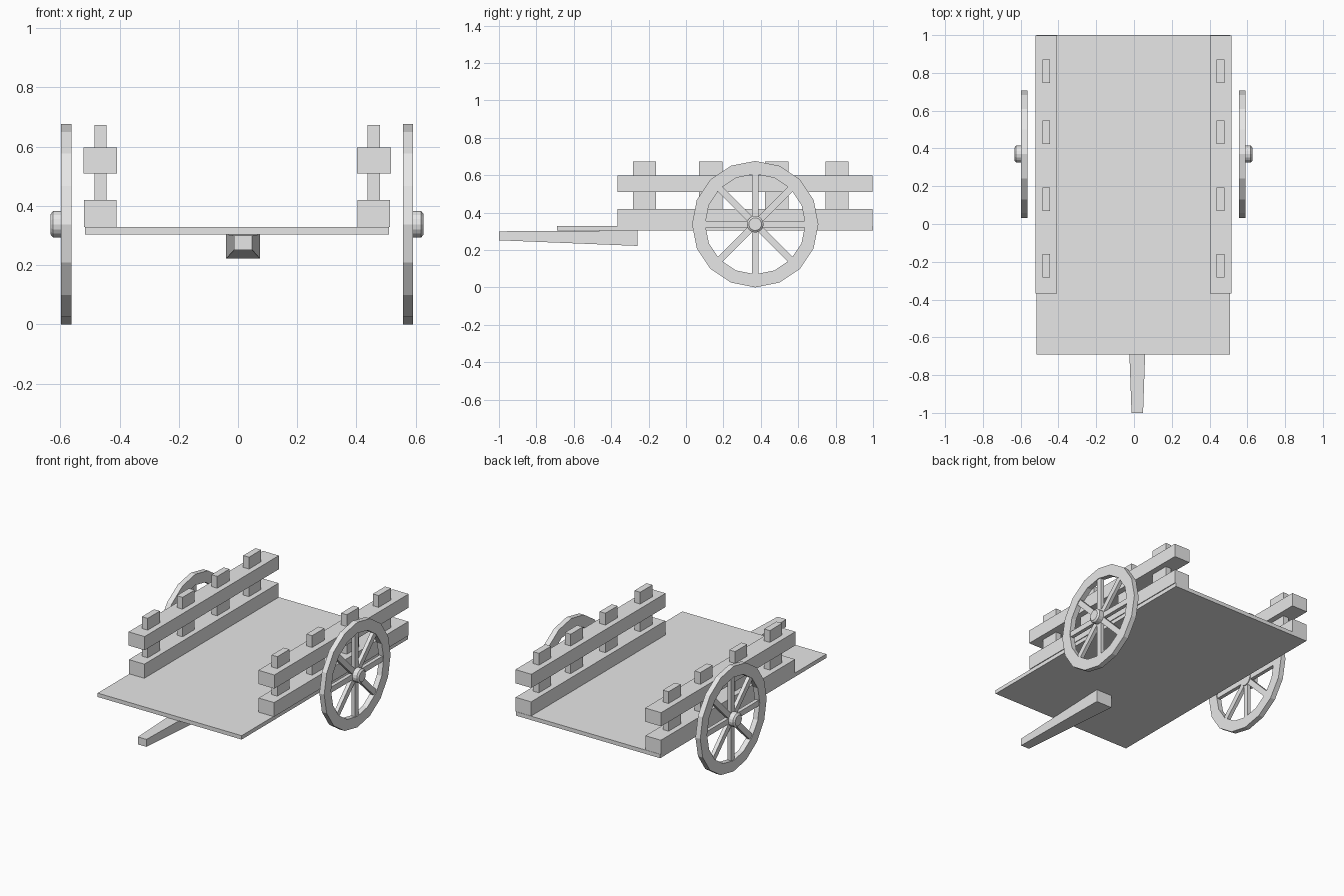
import bpy, bmesh, math
from mathutils import Matrix, Vector

cube = bpy.data.objects.get("Cube")
if cube:
    bpy.data.objects.remove(cube, do_unlink=True)

grey = bpy.data.materials.new("plain grey")
grey.use_nodes = True
grey.diffuse_color = (0.8, 0.8, 0.8, 1)
grey.node_tree.nodes["Principled BSDF"].inputs["Base Color"].default_value = (0.8, 0.8, 0.8, 1)

MID = -0.003                      # mirror plane of the cart
AXLE = Vector((0, 0.37, 0.338))   # wheel centre
RADIUS = 0.338


def finish(name, bm):
    bmesh.ops.recalc_face_normals(bm, faces=bm.faces)
    mesh = bpy.data.meshes.new(name)
    bm.to_mesh(mesh)
    bm.free()
    mesh.materials.append(grey)
    obj = bpy.data.objects.new(name, mesh)
    bpy.context.collection.objects.link(obj)
    return obj


def add_box(bm, x, y, z, turn=Matrix()):
    size = Matrix.Diagonal((x[1] - x[0], y[1] - y[0], z[1] - z[0], 1))
    centre = Matrix.Translation((sum(x) / 2, sum(y) / 2, sum(z) / 2))
    return bmesh.ops.create_cube(bm, size=1, matrix=turn @ centre @ size)["verts"]


def box(name, x, y, z):
    bm = bmesh.new()
    add_box(bm, x, y, z)
    return finish(name, bm)


def lathe(name, profile, sides, closed):
    """Spin (radius, x) points around the axle."""
    bm = bmesh.new()
    rings = []
    for i in range(sides):
        a = 2 * math.pi * i / sides
        rings.append([bm.verts.new(AXLE + Vector((x, r * math.sin(a), r * math.cos(a))))
                      for r, x in profile])
    n = len(profile)
    for i in range(sides):
        p, q = rings[i], rings[(i + 1) % sides]
        for j in range(n if closed else n - 1):
            k = (j + 1) % n
            bm.faces.new((p[j], p[k], q[k], q[j]))
    if not closed:
        bm.faces.new([ring[0] for ring in rings])
        bm.faces.new([ring[-1] for ring in rings])
    return finish(name, bm)


# Flat bed
box("bed", (-0.516, 0.509), (-0.69, 1), (0.304, 0.329))

# Tapered drawbar under the bed
bm = bmesh.new()
for v in add_box(bm, (-0.04, 0.074), (-1, -0.26), (0.222, 0.304)):
    if v.co.y < -0.9:
        v.co.x = -0.013 if v.co.x < 0 else 0.048
        v.co.z = 0.252 if v.co.z < 0.25 else 0.3
finish("drawbar", bm)

# Side fences and wheels
for side, s in (("left", 1), ("right", -1)):
    def span(a, b):
        return sorted((MID + s * a, MID + s * b))

    box(side + "_lower_rail", span(0.407, 0.517), (-0.367, 0.998), (0.329, 0.42))
    box(side + "_upper_rail", span(0.405, 0.519), (-0.367, 0.998), (0.51, 0.598))
    for i, y in enumerate((-0.222, 0.132, 0.485, 0.808)):
        box(f"{side}_post_{i + 1}", span(0.441, 0.482), (y - 0.062, y + 0.062), (0.329, 0.674))

    # Rim
    inner, outer = MID + s * 0.56, MID + s * 0.594
    lathe(side + "_wheel_rim", [(RADIUS, inner), (RADIUS, outer), (0.268, outer), (0.268, inner)],
          16, True)

    # Spokes
    bm = bmesh.new()
    for i in range(8):
        turn = Matrix.Translation(AXLE) @ Matrix.Rotation(i * math.pi / 4, 4, "X")
        add_box(bm, span(0.565, 0.589), (-0.018, 0.018), (0.02, 0.275), turn)
    finish(side + "_spokes", bm)

    # Hub with chamfered cap
    tip = MID + s * 0.63
    lathe(side + "_hub", [(0.045, inner), (0.045, tip - s * 0.009), (0.034, tip)], 16, False)
